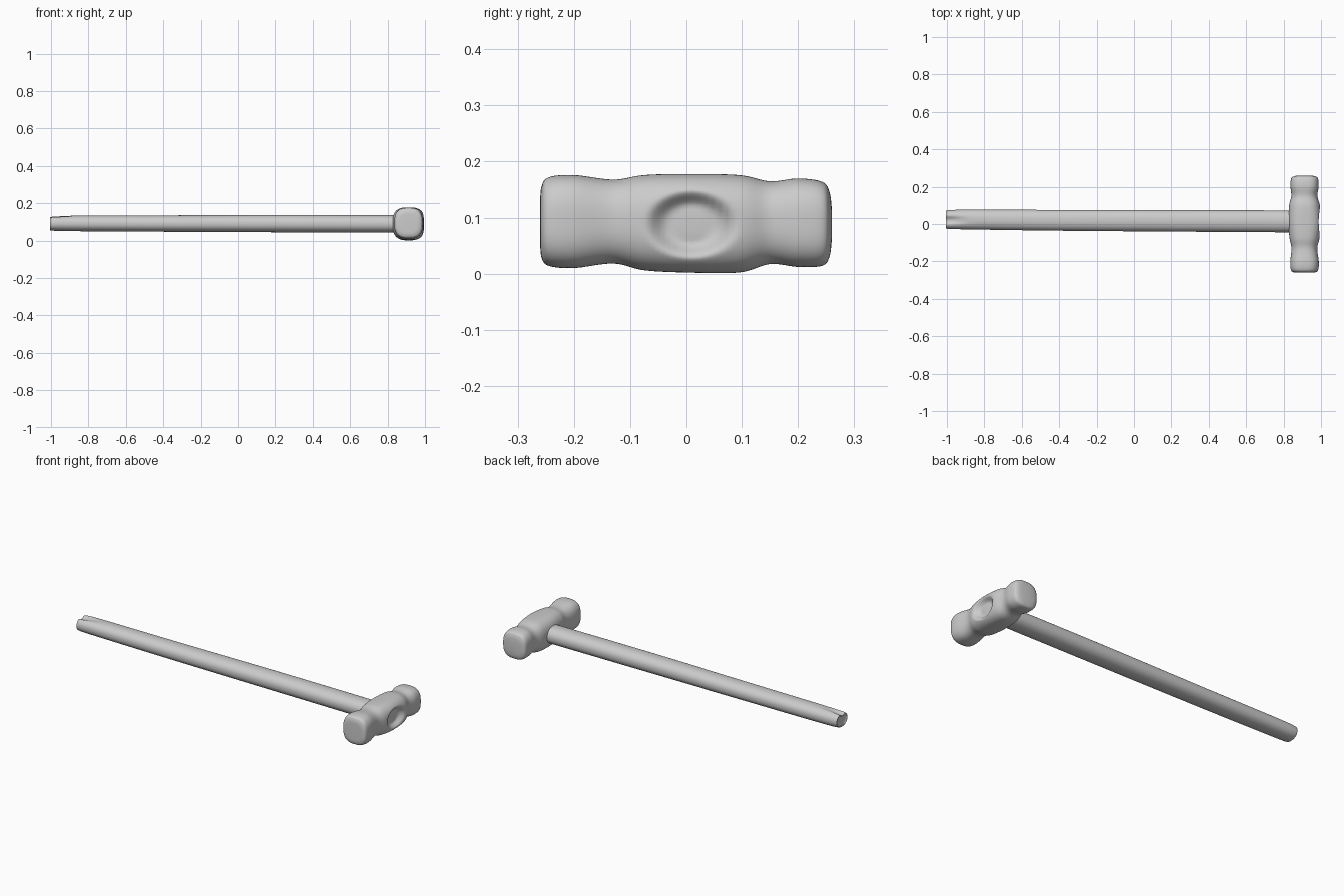
import bpy, bmesh, math
from mathutils import Vector

if "Cube" in bpy.data.objects:
    bpy.data.objects.remove(bpy.data.objects["Cube"])


def superellipse(a, b, n, count):
    pts = []
    for i in range(count):
        t = 2 * math.pi * (i + 0.5) / count
        c, s = math.cos(t), math.sin(t)
        pts.append((a * math.copysign(abs(c) ** (2 / n), c),
                    b * math.copysign(abs(s) ** (2 / n), s)))
    return pts


def refine(stations, steps):
    """Catmull-Rom interpolation of the cross-section stations."""
    out = []
    for i in range(len(stations) - 1):
        p0, p1 = stations[max(i - 1, 0)], stations[i]
        p2, p3 = stations[i + 1], stations[min(i + 2, len(stations) - 1)]
        for k in range(steps):
            t = k / steps
            out.append([0.5 * (2 * b + (c - a) * t + (2 * a - 5 * b + 4 * c - d) * t * t
                               + (3 * b - a - 3 * c + d) * t ** 3)
                        for a, b, c, d in zip(p0, p1, p2, p3)])
    out.append(list(stations[-1]))
    return out


def loft(name, rings, shape=lambda v: v):
    bm = bmesh.new()
    loops = [[bm.verts.new(shape(Vector(p))) for p in ring] for ring in rings]
    n = len(loops[0])
    for a, b in zip(loops, loops[1:]):
        for i in range(n):
            bm.faces.new((a[i], a[(i + 1) % n], b[(i + 1) % n], b[i]))
    bm.faces.new(loops[0][::-1])
    bm.faces.new(loops[-1])
    bmesh.ops.recalc_face_normals(bm, faces=bm.faces)
    mesh = bpy.data.meshes.new(name)
    bm.to_mesh(mesh)
    bm.free()
    obj = bpy.data.objects.new(name, mesh)
    bpy.context.collection.objects.link(obj)
    bpy.ops.object.select_all(action='DESELECT')
    obj.select_set(True)
    bpy.context.view_layer.objects.active = obj
    bpy.ops.object.shade_smooth_by_angle(angle=math.radians(45))
    return obj


def falloff(r, inner):
    t = max(0.0, min(1.0, (1 - r) / (1 - inner)))
    return t * t * (3 - 2 * t)


# Head: y, x centre, z centre, half width, half height, squareness
head_stations = [
    (-0.260, 0.912, 0.092, 0.030, 0.032, 2.5),
    (-0.258, 0.912, 0.092, 0.058, 0.062, 2.6),
    (-0.245, 0.912, 0.093, 0.073, 0.079, 2.8),
    (-0.200, 0.912, 0.093, 0.076, 0.083, 2.8),
    (-0.130, 0.911, 0.093, 0.069, 0.075, 2.5),
    (-0.075, 0.912, 0.091, 0.080, 0.085, 2.6),
    (0.000, 0.913, 0.090, 0.087, 0.088, 2.8),
    (0.095, 0.912, 0.089, 0.083, 0.087, 2.6),
    (0.150, 0.911, 0.091, 0.070, 0.074, 2.5),
    (0.200, 0.912, 0.091, 0.075, 0.079, 2.8),
    (0.243, 0.912, 0.089, 0.072, 0.075, 2.8),
    (0.256, 0.912, 0.088, 0.056, 0.058, 2.6),
    (0.260, 0.912, 0.088, 0.028, 0.030, 2.5),
]


def eye_dent(v):
    # Hollow of the handle eye on the outer face
    if v.x > 0.92:
        r = math.hypot((v.y - 0.01) / 0.085, (v.z - 0.088) / 0.064)
        v.x -= 0.032 * falloff(r, 0.5)
    return v


head_rings = []
for y, cx, cz, a, b, n in refine(head_stations, 8):
    head_rings.append([(cx + p, y, cz + q) for p, q in superellipse(a, b, n, 96)])
loft("hammer_head", head_rings, eye_dent)

# Handle: x, y centre, z centre, half width, half height, squareness
handle_stations = [
    (-1.000, 0.024, 0.092, 0.044, 0.034, 2.2),
    (-0.994, 0.024, 0.092, 0.050, 0.039, 2.2),
    (-0.880, 0.024, 0.092, 0.053, 0.042, 2.2),
    (-0.400, 0.020, 0.091, 0.056, 0.044, 2.2),
    (0.250, 0.017, 0.091, 0.058, 0.047, 2.2),
    (0.880, 0.014, 0.089, 0.059, 0.047, 2.2),
]


def end_groove(v):
    # Worn groove on top of the grip end
    if v.z > 0.1:
        along = max(0.0, min(1.0, (-0.88 - v.x) / 0.10))
        v.z -= 0.014 * along * falloff(abs(v.y - 0.02) / 0.028, 0.1)
    return v


handle_rings = []
for x, cy, cz, a, b, n in refine(handle_stations, 6):
    handle_rings.append([(x, cy + p, cz + q) for p, q in superellipse(a, b, n, 48)])
loft("handle", handle_rings, end_groove)
